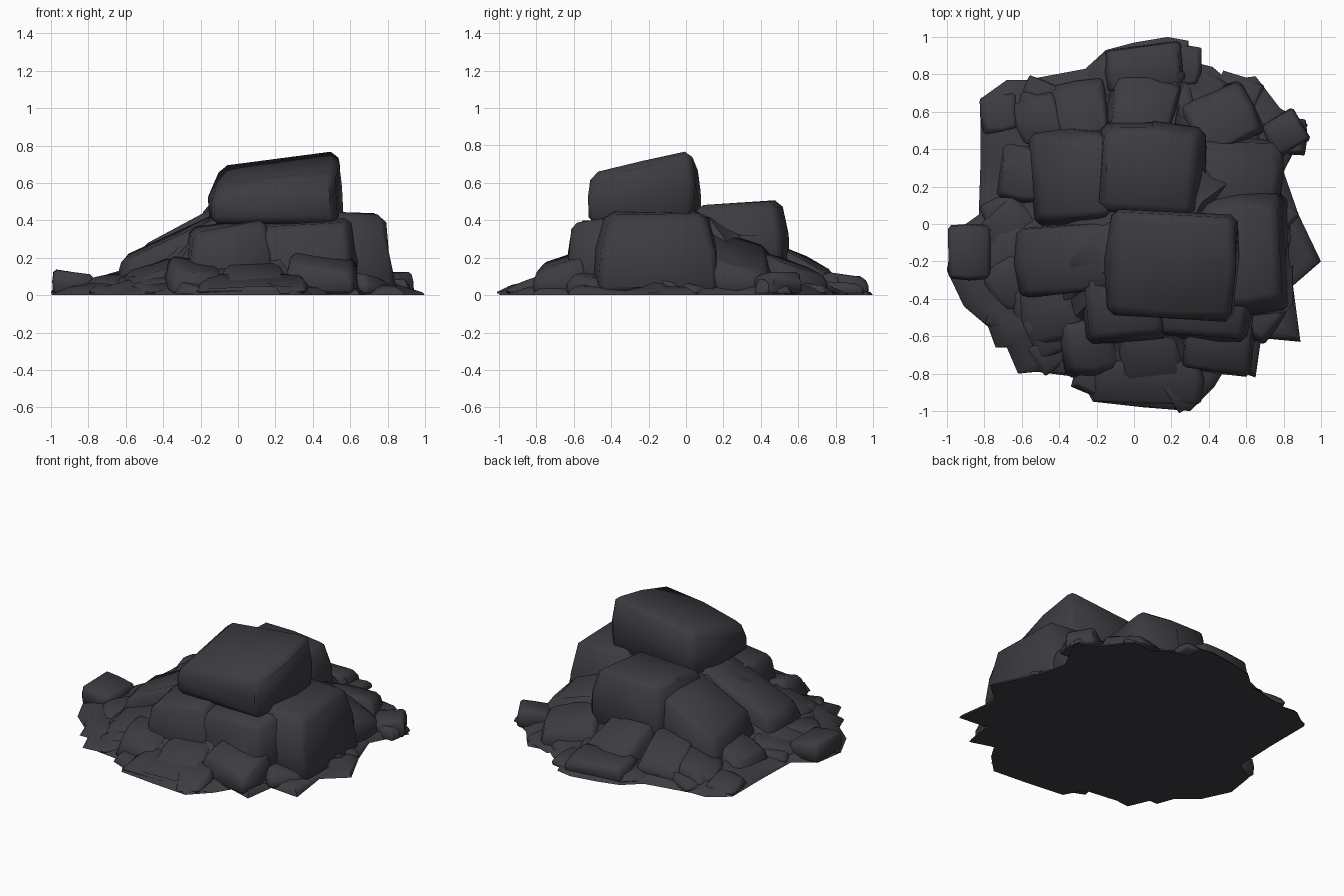
import bpy, bmesh, math, random
from mathutils import Vector, noise

if "Cube" in bpy.data.objects:
    bpy.data.objects.remove(bpy.data.objects["Cube"])

stone = bpy.data.materials.new("charcoal stone")
stone.diffuse_color = (0.046, 0.044, 0.052, 1)
stone.use_nodes = True
stone.node_tree.nodes["Principled BSDF"].inputs["Base Color"].default_value = stone.diffuse_color


def finish(bm, name, angle=38):
    bmesh.ops.recalc_face_normals(bm, faces=bm.faces)
    me = bpy.data.meshes.new(name)
    bm.to_mesh(me)
    bm.free()
    me.materials.append(stone)
    ob = bpy.data.objects.new(name, me)
    bpy.context.collection.objects.link(ob)
    bpy.ops.object.select_all(action='DESELECT')
    ob.select_set(True)
    bpy.context.view_layer.objects.active = ob
    bpy.ops.object.shade_smooth_by_angle(angle=math.radians(angle))
    return ob


def rock(name, xs, ys, zs, slope=(0, 0), taper=0.85, yaw=0, seed=1, jit=0.06, bevel=0.22):
    """Chipped boulder filling the given ranges; slope tilts its top along x and y."""
    rnd = random.Random(seed)
    cx, cy = sum(xs) / 2, sum(ys) / 2
    hx, hy = (xs[1] - xs[0]) / 2, (ys[1] - ys[0]) / 2
    h = zs[1] - zs[0]
    top = zs[1] - abs(slope[0]) / 2 - abs(slope[1]) / 2
    c, s = math.cos(math.radians(yaw)), math.sin(math.radians(yaw))
    bm = bmesh.new()
    for k in (0, .55, 1):
        for u in (-1, 0, 1):
            for v in (-1, 0, 1):
                # corners are pulled in a little so the plan is rounded
                f = {0: 1, .55: (1 + taper) / 2 + .05, 1: taper}[k]
                f *= .93 if u and v else 1
                f *= 1 - rnd.random() * jit * 1.6
                px, py = u * hx * f, v * hy * f
                tz = top + slope[0] * u / 2 + slope[1] * v / 2 - zs[0]
                tz -= rnd.random() * jit * h * (1.3 if u and v else .5)
                z = zs[0] + tz * k
                bm.verts.new((cx + px * c - py * s, cy + px * s + py * c, max(z, 0.008)))
    r = bmesh.ops.convex_hull(bm, input=bm.verts[:])
    bmesh.ops.delete(bm, geom=[v for v in bm.verts if not v.link_faces], context='VERTS')
    bmesh.ops.dissolve_limit(bm, angle_limit=math.radians(9), verts=bm.verts[:], edges=bm.edges[:])
    sharp = [e for e in bm.edges if e.calc_face_angle(0) > math.radians(28)]
    bmesh.ops.bevel(bm, geom=sharp, offset=bevel * min(hx, hy, h) * .6, segments=1,
                    profile=0.5, affect='EDGES', clamp_overlap=True)
    for v in bm.verts:
        v.co.z = max(v.co.z, 0.004)
    return finish(bm, name, 48)


# Footprint of the heap
outline = [(.18, 1), (.29, .98), (.30, .87), (.42, .84), (.5, .77), (.65, .79), (.78, .62),
           (.93, .53), (.80, .28), (.88, .05), (1, -.2), (.85, -.33), (.89, -.63), (.68, -.61),
           (.65, -.82), (.49, -.77), (.43, -.87), (.30, -1), (.05, -.98), (-.22, -.95),
           (-.29, -.82), (-.52, -.79), (-.62, -.8), (-.68, -.66), (-.74, -.66), (-.78, -.55),
           (-.91, -.44), (-1, -.25), (-.97, -.05), (-.83, .05), (-.82, .35), (-.82, .67),
           (-.68, .77), (-.58, .77), (-.26, .83), (-.15, .93), (0, .97)]

# Rubble mound: rings lofted from the footprint towards an off-centre peak
bm = bmesh.new()
peak = Vector((.12, -.06))
rings = []
for s, z in [(1, 0), (.985, .018), (.93, .04), (.86, .055), (.79, .075), (.71, .10),
             (.62, .15), (.53, .22), (.44, .31), (.3, .40)]:
    ring = []
    for p in outline:
        q = peak + (Vector(p) - peak) * s
        n = noise.noise(Vector((q.x * 6, q.y * 6, 3))) * .06 * min(1, z / .1)
        ring.append(bm.verts.new((q.x, q.y, max(0, z + n))))
    rings.append(ring)
n = len(outline)
for a, b in zip(rings, rings[1:]):
    for i in range(n):
        j = (i + 1) % n
        bm.faces.new((a[i], a[j], b[j], b[i]))
bm.faces.new(rings[-1])
bm.faces.new(rings[0][::-1])
bmesh.ops.triangulate(bm, faces=[f for f in bm.faces if len(f.verts) == 4])
finish(bm, "rubble_mound", 40)

# Capstone and the large stones under it
rock("capstone", (-.16, .57), (-.53, .09), (.38, .785), (.08, .12), .94, -3, 4, .03, .2)
rock("back_shoulder_stone", (-.24, .40), (.0, .56), (.1, .515), (.0, .03), .84, -4, 7, .03)
rock("left_shoulder_stone", (-.57, -.1), (-.02, .52), (.0, .47), (.2, -.03), .88, 4, 9, .03)
rock("left_slope_stone", (-.64, .05), (-.38, .02), (.0, .50), (.28, .02), .95, 5, 12, .03)
rock("right_stone", (.3, .86), (-.52, .20), (.0, .46), (-.02, .0), .76, 3, 15, .03)
rock("right_back_stone", (.28, .82), (.05, .48), (.0, .38), (-.14, -.1), .8, -4, 18, .04)
rock("front_left_block", (-.32, .2), (-.66, -.2), (.0, .45), (.08, .04), .8, 6, 21, .04)
rock("front_right_block", (.08, .66), (-.65, -.2), (.0, .43), (.02, .03), .85, -4, 24, .04)

# Middle tier of fallen stones
rock("front_left_stone", (-.40, -.06), (-.82, -.48), (0, .22), (-.03, .06), .8, 8, 31)
rock("front_right_stone", (.24, .66), (-.82, -.5), (0, .26), (-.05, .08), .82, -6, 33)
rock("front_middle_stone", (-.1, .28), (-.86, -.5), (0, .2), (0, .1), .85, 4, 35)
rock("left_front_stone", (-.62, -.26), (-.66, -.3), (0, .24), (.1, .06), .85, 12, 37)
rock("left_back_stone", (-.74, -.42), (.1, .44), (0, .19), (.08, 0), .8, -8, 39)
rock("back_corner_stone", (-.66, -.36), (.42, .70), (0, .18), (.06, -.04), .8, 20, 40)
rock("back_left_stone", (-.45, -.12), (.42, .78), (0, .25), (.02, -.12), .8, 10, 41)
rock("back_middle_stone", (-.16, .26), (.42, .82), (0, .28), (.0, -.14), .8, -10, 43)
rock("back_right_stone", (.26, .68), (.38, .74), (0, .25), (-.06, -.08), .8, 25, 45)

# Low front and back ledges
rock("front_ledge", (-.24, .40), (-.97, -.70), (0, .12), (0, .07), .86, -2, 51)
rock("back_ledge", (-.18, .28), (.70, .97), (0, .13), (0, -.03), .84, 6, 52)

# Small stones around the edge, in two staggered rows
for i, p in enumerate(outline):
    rnd = random.Random(100 + i)
    p = Vector(p)
    d = p.normalized()
    r = (.10 if i % 2 else .13) + rnd.random() * .04
    q = p - d * (r * 1.15 if i % 2 else r * 1.9)
    h = (.07 if i % 2 else .11) + rnd.random() * .04
    rock("edge_stone_%d" % i, (q.x - r, q.x + r), (q.y - r, q.y + r), (0, h),
         (-d.x * .04, -d.y * .04), .78, rnd.random() * 90, i, .08)
rock("left_tip_stone", (-1, -.76), (-.30, -.0), (0, .14), (-.03, 0), .96, 0, 61, .02)
rock("right_tip_stone", (.70, .92), (.38, .60), (0, .13), (.02, 0), .9, 30, 62)
